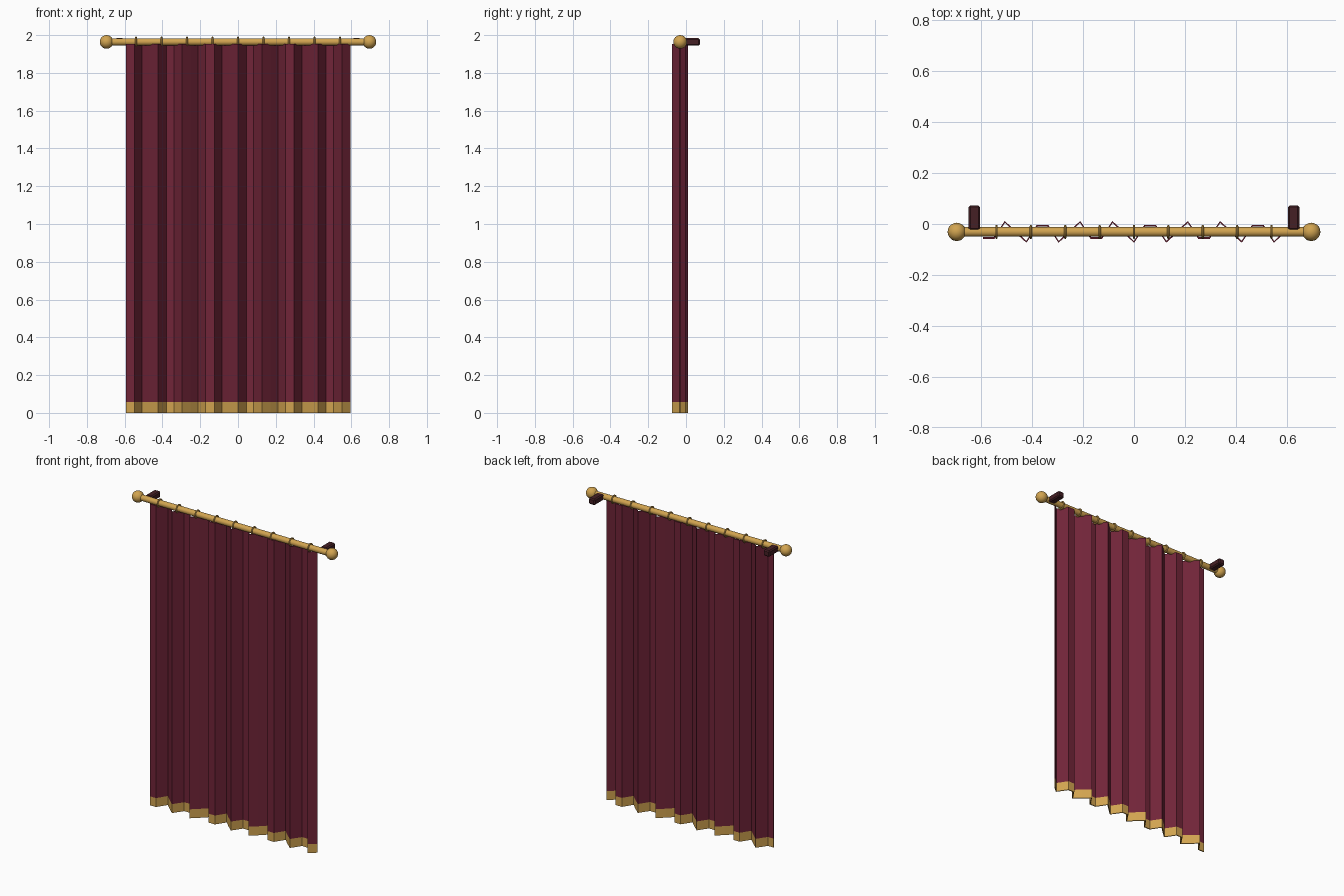
import bpy, bmesh, math

if "Cube" in bpy.data.objects:
    bpy.data.objects.remove(bpy.data.objects["Cube"])

ROD_Y, ROD_Z = -0.031, 1.964


def material(name, rgb):
    m = bpy.data.materials.new(name)
    m.diffuse_color = (*rgb, 1)
    m.use_nodes = True
    m.node_tree.nodes["Principled BSDF"].inputs["Base Color"].default_value = m.diffuse_color
    return m


MAROON = material("maroon cloth", (0.165, 0.018, 0.040))
GOLD = material("gold", (0.64, 0.37, 0.08))
DARK = material("dark wood", (0.060, 0.014, 0.018))


def finish(name, mat, smooth=True):
    ob = bpy.context.object
    ob.name = name
    ob.data.materials.append(mat)
    if smooth:
        bpy.ops.object.shade_smooth_by_angle(angle=math.radians(40))
    return ob


# Pleated curtain sheet: folds sampled coarsely, hem coloured by height
def fold(k):
    return ROD_Y + 0.041 * math.cos(0.6 * math.pi * (k - 5.5))


SEGMENTS, HALF = 28, 0.592
bm = bmesh.new()
columns = []
for k in range(SEGMENTS + 1):
    x = -HALF + 2 * HALF * k / SEGMENTS
    columns.append([bm.verts.new((x, fold(k), z)) for z in (0, 0.058, 1.954)])
for a, b in zip(columns, columns[1:]):
    for r in range(2):
        face = bm.faces.new((a[r], b[r], b[r + 1], a[r + 1]))
        face.material_index = 1 if r == 0 else 0
mesh = bpy.data.meshes.new("curtain")
bm.to_mesh(mesh)
bm.free()
curtain = bpy.data.objects.new("curtain", mesh)
bpy.context.collection.objects.link(curtain)
mesh.materials.append(MAROON)
mesh.materials.append(GOLD)
solid = curtain.modifiers.new("thickness", 'SOLIDIFY')
solid.thickness, solid.offset = 0.007, 0

# Rod
bpy.ops.mesh.primitive_cylinder_add(vertices=16, radius=0.019, depth=1.37,
                                    location=(0, ROD_Y, ROD_Z),
                                    rotation=(0, math.pi / 2, 0))
finish("rod", GOLD)

# Ball ends and wall brackets on both sides
for side, label in ((-1, "left"), (1, "right")):
    bpy.ops.mesh.primitive_uv_sphere_add(segments=20, ring_count=12, radius=0.036,
                                         location=(side * 0.696, ROD_Y, ROD_Z))
    finish(label + "_finial", GOLD)
    bpy.ops.mesh.primitive_cube_add(size=1, location=(side * 0.627, 0.0245, ROD_Z))
    bracket = finish(label + "_bracket", DARK, False)
    bracket.scale = (0.045, 0.097, 0.040)
    bpy.ops.object.transform_apply(location=False, rotation=False, scale=True)
    bevel = bracket.modifiers.new("bevel", 'BEVEL')
    bevel.width, bevel.segments = 0.007, 1

# Curtain rings
for i in range(9):
    bpy.ops.mesh.primitive_torus_add(major_radius=0.0235, minor_radius=0.0045,
                                     major_segments=20, minor_segments=8,
                                     location=((i - 4) * 0.135, ROD_Y, ROD_Z),
                                     rotation=(0, math.pi / 2, 0))
    finish("ring_%d" % (i + 1), GOLD)
